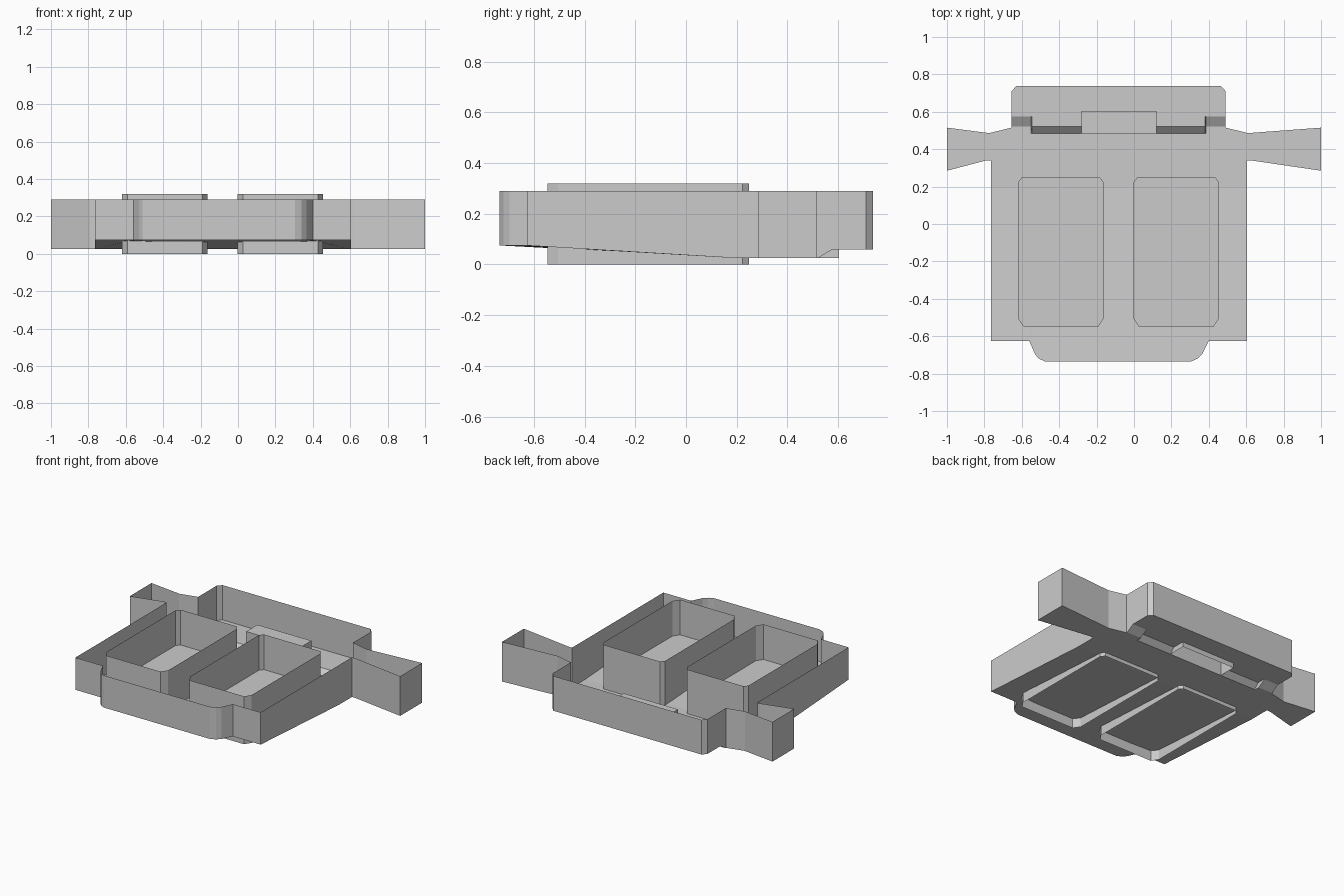
import bpy, bmesh
from mathutils import Vector

if "Cube" in bpy.data.objects:
    bpy.data.objects.remove(bpy.data.objects["Cube"])

CX = -0.0825   # mirror line of the tray body


def finish(bm, name):
    bmesh.ops.recalc_face_normals(bm, faces=bm.faces)
    me = bpy.data.meshes.new(name)
    bm.to_mesh(me)
    bm.free()
    ob = bpy.data.objects.new(name, me)
    bpy.context.collection.objects.link(ob)
    return ob


def tube(name, pts, z0, z1, caps):
    """Thin upright wall along a closed outline, with flat plates at the cap heights."""
    bm = bmesh.new()
    lo = [bm.verts.new((x, y, z0)) for x, y in pts]
    hi = [bm.verts.new((x, y, z1)) for x, y in pts]
    n = len(pts)
    for i in range(n):
        j = (i + 1) % n
        bm.faces.new((lo[i], lo[j], hi[j], hi[i]))
    for z in caps:
        bm.faces.new([bm.verts.new((x, y, z)) for x, y in pts])
    bmesh.ops.remove_doubles(bm, verts=bm.verts, dist=1e-5)
    return finish(bm, name)


def ramp(t, a, b, za, zb):
    f = min(1, max(0, (t - a) / (b - a)))
    return za + (zb - za) * f


def floor_z(x, y):
    """Underside height: sloped front, flat middle, raised rear ledge."""
    if y < 0.25:
        return ramp(y, -0.63, 0.2, 0.075, 0.025)
    if -0.548 < x < 0.382:
        return ramp(y, 0.485, 0.52, 0.025, 0.058)
    return ramp(y, 0.52, 0.575, 0.025, 0.058)


# Tray: outline, cut into strips, bent to height, then walls pulled up
outline = [(-0.765, -0.625), (-0.56, -0.625), (-0.53, -0.695), (-0.51, -0.72),
           (-0.475, -0.735), (0.305, -0.735), (0.34, -0.72), (0.365, -0.695),
           (0.40, -0.625), (0.605, -0.625), (0.605, 0.34), (0.625, 0.34),
           (1, 0.285), (1, 0.515), (0.61, 0.486), (0.49, 0.515), (0.49, 0.71),
           (0.465, 0.737), (-0.63, 0.737), (-0.655, 0.71), (-0.655, 0.515),
           (-0.775, 0.486), (-1, 0.515), (-1, 0.285), (-0.79, 0.34), (-0.765, 0.34)]
bm = bmesh.new()
bm.faces.new([bm.verts.new((x, y, 0)) for x, y in outline])
cuts = [(Vector((0, y, 0)), Vector((0, 1, 0)))
        for y in (-0.625, 0.2, 0.34, 0.485, 0.52, 0.575, 0.604)]
cuts += [(Vector((x, 0, 0)), Vector((1, 0, 0)))
         for x in (-0.55, -0.546, -0.28, 0.12, 0.38, 0.384)]
for co, no in cuts:
    bmesh.ops.bisect_plane(bm, geom=bm.verts[:] + bm.edges[:] + bm.faces[:],
                           dist=1e-5, plane_co=co, plane_no=no)
for v in bm.verts:
    v.co.z = floor_z(v.co.x, v.co.y)
rim = [e for e in bm.edges if e.is_boundary]
new = bmesh.ops.extrude_edge_only(bm, edges=rim)["geom"]
for v in new:
    if isinstance(v, bmesh.types.BMVert):
        v.co.z = 0.29
# opening under the rear block
hole = []
for f in bm.faces:
    c = f.calc_center_median()
    if -0.28 < c.x < 0.12 and 0.485 < c.y < 0.604:
        hole.append(f)
bmesh.ops.delete(bm, geom=hole, context='FACES')
finish(bm, "tray")

# Rear block: hollow bump, open below
tube("rear_block", [(-0.28, 0.485), (0.12, 0.485), (0.12, 0.604), (-0.28, 0.604)],
     0.025, 0.17, [0.17])

# Two mirrored cups with clipped corners and a raised floor
for side, name in ((1, "right_cup"), (-1, "left_cup")):
    a, b = 0.08, 0.537          # inner and outer distance from the mirror line
    half = [(a + 0.028, -0.547), (b - 0.028, -0.547), (b, -0.505), (b, 0.223),
            (b - 0.02, 0.249), (a + 0.02, 0.249), (a, 0.223), (a, -0.505)]
    tube(name, [(CX + side * x, y) for x, y in half], 0.0, 0.32, [0.085])
